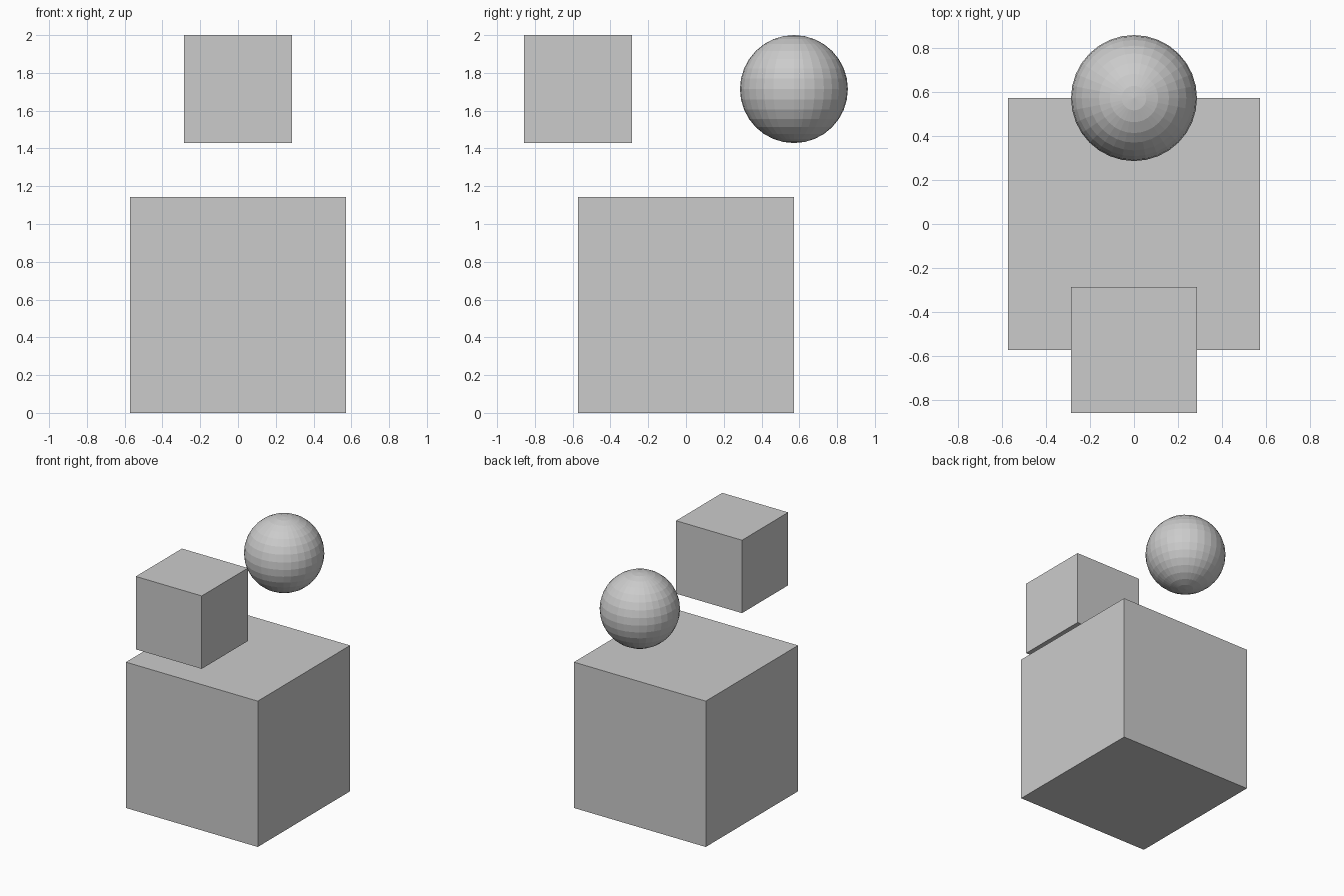
import bpy

if "Cube" in bpy.data.objects:
    bpy.data.objects.remove(bpy.data.objects["Cube"])

U = 2 / 7  # model is seven units tall


def cube(name, size, location):
    bpy.ops.mesh.primitive_cube_add(size=size, location=location)
    bpy.context.object.name = name


# Large block standing on the ground
cube("base_cube", 4 * U, (0, 0, 2 * U))

# Small block floating above the front edge
cube("small_cube", 2 * U, (0, -2 * U, 6 * U))

# Flat-shaded ball floating above the back edge
bpy.ops.mesh.primitive_uv_sphere_add(
    segments=32, ring_count=16, radius=U, location=(0, 2 * U, 6 * U))
bpy.context.object.name = "ball"
